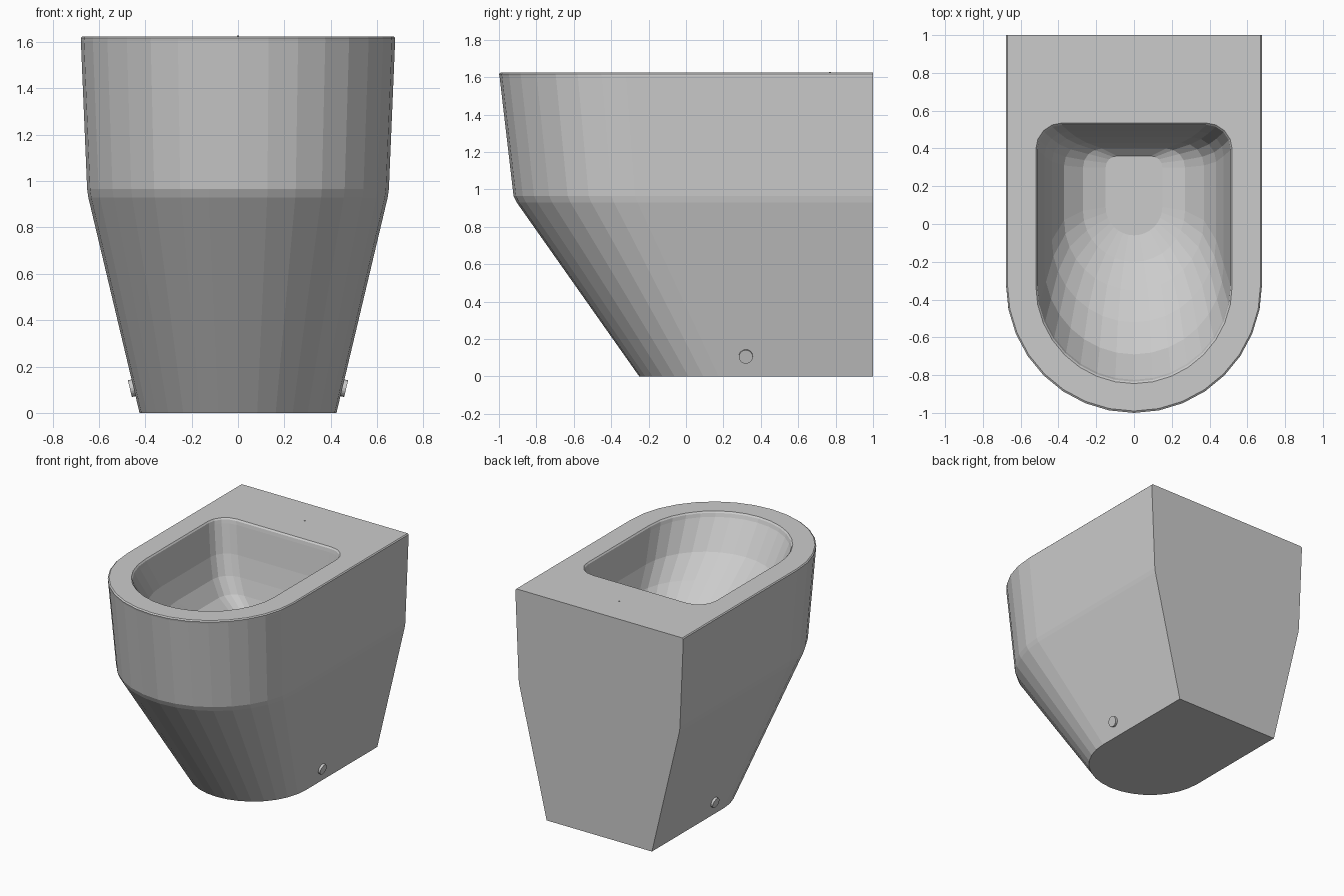
import bpy, bmesh
from math import sin, cos, pi, atan2
from mathutils import Matrix

cube = bpy.data.objects.get("Cube")
if cube:
    bpy.data.objects.remove(cube, do_unlink=True)

ceramic = bpy.data.materials.new("grey_white_ceramic")
ceramic.use_nodes = True
colour = (0.6, 0.6, 0.6, 1)
ceramic.diffuse_color = colour
ceramic.node_tree.nodes["Principled BSDF"].inputs["Base Color"].default_value = colour


def arc(cx, cy, r, start, end, steps):
    """Points along a circular arc in plan."""
    angles = [start + (end - start) * i / steps for i in range(steps + 1)]
    return [(cx + r * cos(a), cy + r * sin(a)) for a in angles]


def section(half, front, back, corner):
    """U-shaped plan: round front, square or rounded back corners."""
    pts = arc(0, front + half, half, pi, 2 * pi, 16)
    if corner == 0:
        return pts + [(half, back), (-half, back)]
    x, y = half - corner, back - corner
    return pts + arc(x, y, corner, 0, pi / 2, 4) + arc(-x, y, corner, pi / 2, pi, 4)


def loft(bm, levels):
    """Skin a stack of equal-count sections and return its vertex rings."""
    rings = [[bm.verts.new((x, y, z)) for x, y in section(h, f, b, c)]
             for z, h, f, b, c in levels]
    for low, high in zip(rings, rings[1:]):
        n = len(low)
        for i in range(n):
            j = (i + 1) % n
            bm.faces.new((low[i], low[j], high[j], high[i]))
    return rings


def ring_edges(bm, ring):
    return [bm.edges.get((a, b)) for a, b in zip(ring, ring[1:] + ring[:1])]


def finish(bm, name):
    bmesh.ops.recalc_face_normals(bm, faces=bm.faces)
    mesh = bpy.data.meshes.new(name)
    bm.to_mesh(mesh)
    bm.free()
    mesh.materials.append(ceramic)
    obj = bpy.data.objects.new(name, mesh)
    bpy.context.collection.objects.link(obj)
    return obj


# Pan: outer shell and bowl, joined by the flat rim (z, half width, front, back, corner)
TOP = 1.625
bm = bmesh.new()
shell = loft(bm, [(0, 0.425, -0.25, 1, 0), (0.93, 0.646, -0.905, 1, 0),
                  (0.965, 0.651, -0.922, 1, 0), (1.605, 0.678, -0.997, 1, 0),
                  (1.618, 0.677, -1.0, 1, 0), (TOP, 0.67, -0.99, 1, 0)])
bm.faces.new(shell[0])
bowl = loft(bm, [(TOP, 0.52, -0.845, 0.535, 0.14), (1.615, 0.512, -0.835, 0.525, 0.13),
                 (1.59, 0.508, -0.825, 0.52, 0.13), (1.39, 0.475, -0.69, 0.49, 0.13),
                 (1.25, 0.435, -0.52, 0.46, 0.13), (1.14, 0.37, -0.35, 0.43, 0.12),
                 (1.06, 0.27, -0.2, 0.4, 0.1), (1.02, 0.15, -0.06, 0.36, 0.06)])
bm.faces.new(bowl[-1])
bmesh.ops.triangle_fill(bm, use_beauty=True,
                        edges=ring_edges(bm, shell[-1]) + ring_edges(bm, bowl[0]))
finish(bm, "toilet_pan")


def disc(name, radius, depth, matrix):
    bm = bmesh.new()
    bmesh.ops.create_cone(bm, cap_ends=True, segments=20, radius1=radius,
                          radius2=radius, depth=depth, matrix=matrix)
    finish(bm, name)


# Fixing caps lying on the sloping sides
lean = atan2(0.646 - 0.425, 0.93)
for side, label in ((1, "left"), (-1, "right")):
    turn = Matrix.Rotation(side * (pi / 2 + lean), 4, "Y")
    disc(label + "_fixing_cap", 0.037, 0.03,
         Matrix.Translation((side * 0.452, 0.32, 0.108)) @ turn)

# Tiny stud on the rear deck
disc("deck_stud", 0.005, 0.008, Matrix.Translation((0, 0.77, TOP)))
